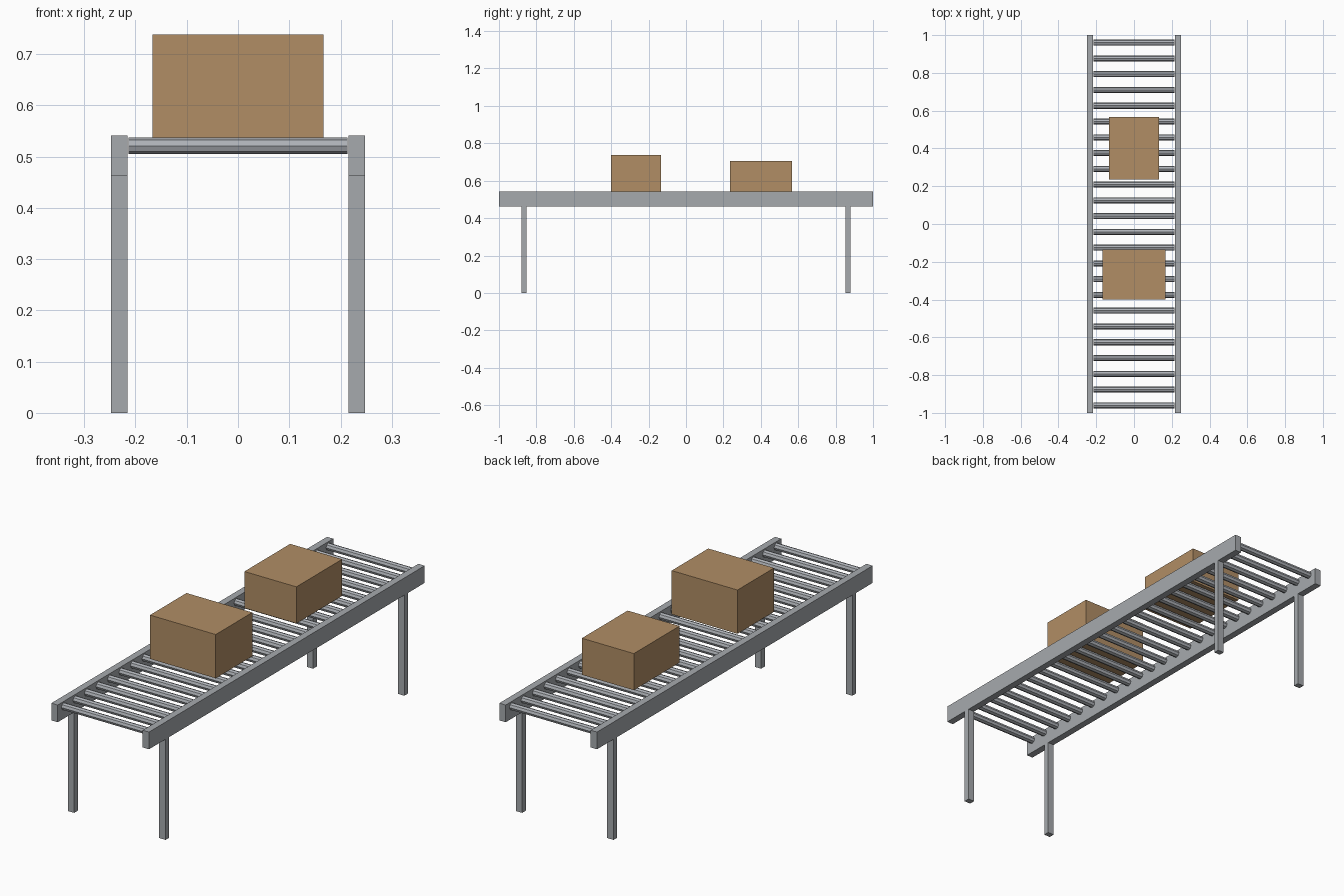
import bpy
import math

cube = bpy.data.objects.get("Cube")
if cube:
    bpy.data.objects.remove(cube, do_unlink=True)


def make_material(name, colour):
    mat = bpy.data.materials.new(name)
    mat.use_nodes = True
    mat.diffuse_color = (*colour, 1)
    mat.node_tree.nodes["Principled BSDF"].inputs["Base Color"].default_value = (*colour, 1)
    return mat


steel = make_material("frame grey", (0.38, 0.40, 0.42))
roller_steel = make_material("roller grey", (0.42, 0.44, 0.47))
cardboard = make_material("cardboard brown", (0.44, 0.27, 0.13))


def add_box(name, x, y, z, mat):
    """Box spanning the (low, high) pairs on each axis."""
    spans = (x, y, z)
    bpy.ops.mesh.primitive_cube_add(size=1, location=[(a + b) / 2 for a, b in spans])
    obj = bpy.context.object
    obj.name = name
    obj.scale = [b - a for a, b in spans]
    bpy.ops.object.transform_apply(location=False, rotation=False, scale=True)
    obj.data.materials.append(mat)
    return obj


# Side rails and legs
RAIL_IN, RAIL_OUT = 0.216, 0.248
RAIL_LOW, RAIL_TOP = 0.462, 0.541
for side, s in (("left", 1), ("right", -1)):
    x = sorted((s * RAIL_IN, s * RAIL_OUT))
    add_box(f"{side}_rail", x, (-1, 1), (RAIL_LOW, RAIL_TOP), steel)
    for end, e in (("front", -1), ("back", 1)):
        y = sorted((e * 0.853, e * 0.88))
        add_box(f"{end}_{side}_leg", x, y, (0, RAIL_LOW), steel)

# Octagonal rollers, evenly spaced with an edge on top
ROLLERS, REACH = 24, 0.96
for i in range(ROLLERS):
    y = -REACH + 2 * REACH * i / (ROLLERS - 1)
    bpy.ops.mesh.primitive_cylinder_add(
        vertices=8, radius=0.016, depth=0.427,
        location=(0, y, 0.521), rotation=(0, math.pi / 2, 0))
    roller = bpy.context.object
    roller.name = f"roller_{i + 1}"
    roller.data.materials.append(roller_steel)

# Cartons resting on the rollers
add_box("front_carton", (-0.167, 0.167), (-0.40, -0.135), (0.537, 0.738), cardboard)
add_box("back_carton", (-0.132, 0.132), (0.235, 0.567), (0.537, 0.705), cardboard)
